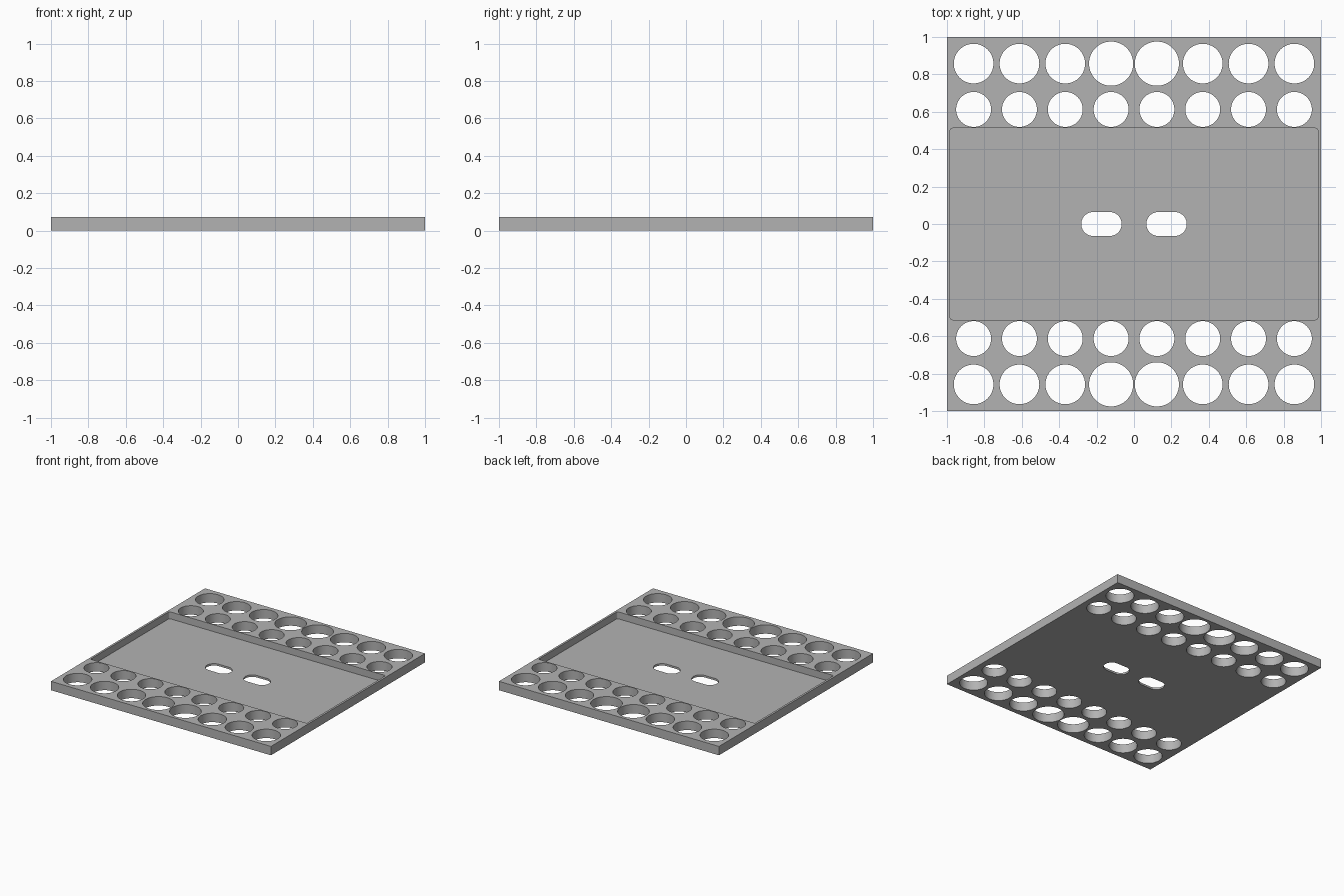
import bpy
import bmesh
from math import cos, sin, pi, radians

cube = bpy.data.objects.get("Cube")
if cube:
    bpy.data.objects.remove(cube, do_unlink=True)

HEIGHT = 0.073
FLOOR = 0.016
PITCH = 0.245
SLOT_X = 0.174


def rounded_outline(cx, cy, half_x, half_y, radius, steps):
    """Counter-clockwise rounded rectangle; a circle when radius equals both halves."""
    points = []
    for quarter, (sx, sy) in enumerate([(1, 1), (-1, 1), (-1, -1), (1, -1)]):
        for i in range(steps + 1):
            a = (quarter + i / steps) * pi / 2
            points.append((cx + sx * (half_x - radius) + radius * cos(a),
                           cy + sy * (half_y - radius) + radius * sin(a)))
    return points


def prism_object(name, outlines, z0, z1):
    bm = bmesh.new()
    for outline in outlines:
        face = bm.faces.new([bm.verts.new((x, y, z0)) for x, y in outline])
        top = bmesh.ops.extrude_face_region(bm, geom=[face])["geom"]
        verts = [v for v in top if isinstance(v, bmesh.types.BMVert)]
        bmesh.ops.translate(bm, vec=(0, 0, z1 - z0), verts=verts)
    bmesh.ops.remove_doubles(bm, verts=bm.verts, dist=1e-5)
    bmesh.ops.recalc_face_normals(bm, faces=bm.faces)
    mesh = bpy.data.meshes.new(name)
    bm.to_mesh(mesh)
    bm.free()
    obj = bpy.data.objects.new(name, mesh)
    bpy.context.collection.objects.link(obj)
    return obj


def circle(x, y, r):
    return rounded_outline(x, y, r, r, r, 16)


# Plain grey material
grey = bpy.data.materials.new("plain grey")
grey.use_nodes = True
colour = (0.45, 0.45, 0.45, 1)
grey.diffuse_color = colour
grey.node_tree.nodes["Principled BSDF"].inputs["Base Color"].default_value = colour

# Square base plate
plate = prism_object("tray_plate", [[(-1, -1), (1, -1), (1, 1), (-1, 1)]], 0, HEIGHT)
plate.data.materials.append(grey)

# Wide central pocket
pocket = prism_object("pocket_cutter",
                      [rounded_outline(0, 0, 0.983, 0.512, 0.012, 4)], FLOOR, HEIGHT + 0.1)

# Two rows of holes on each side, larger in the middle of the outer rows
holes = []
for side in (-1, 1):
    for column in range(8):
        x = (column - 3.5) * PITCH
        holes.append(circle(x, side * 2.5 * PITCH, 0.0935))
        holes.append(circle(x, side * 3.5 * PITCH, 0.118 if column in (3, 4) else 0.106))
    # Slot through the pocket floor
    holes.append(rounded_outline(side * SLOT_X, 0, 0.108, 0.064, 0.064, 12))
through = prism_object("hole_cutter", holes, -0.1, HEIGHT + 0.1)

for cutter in (pocket, through):
    cutter.hide_render = True
    cut = plate.modifiers.new(cutter.name, "BOOLEAN")
    cut.operation = "DIFFERENCE"
    cut.solver = "EXACT"
    cut.object = cutter

# Apply the cuts and drop the cutters
bpy.context.view_layer.update()
graph = bpy.context.evaluated_depsgraph_get()
result = bpy.data.meshes.new_from_object(plate.evaluated_get(graph))
plate.modifiers.clear()
plate.data = result
for cutter in (pocket, through):
    bpy.data.objects.remove(cutter, do_unlink=True)

# Smooth hole walls, keep rims sharp
bpy.ops.object.select_all(action="DESELECT")
plate.select_set(True)
bpy.context.view_layer.objects.active = plate
bpy.ops.object.shade_smooth_by_angle(angle=radians(30))
